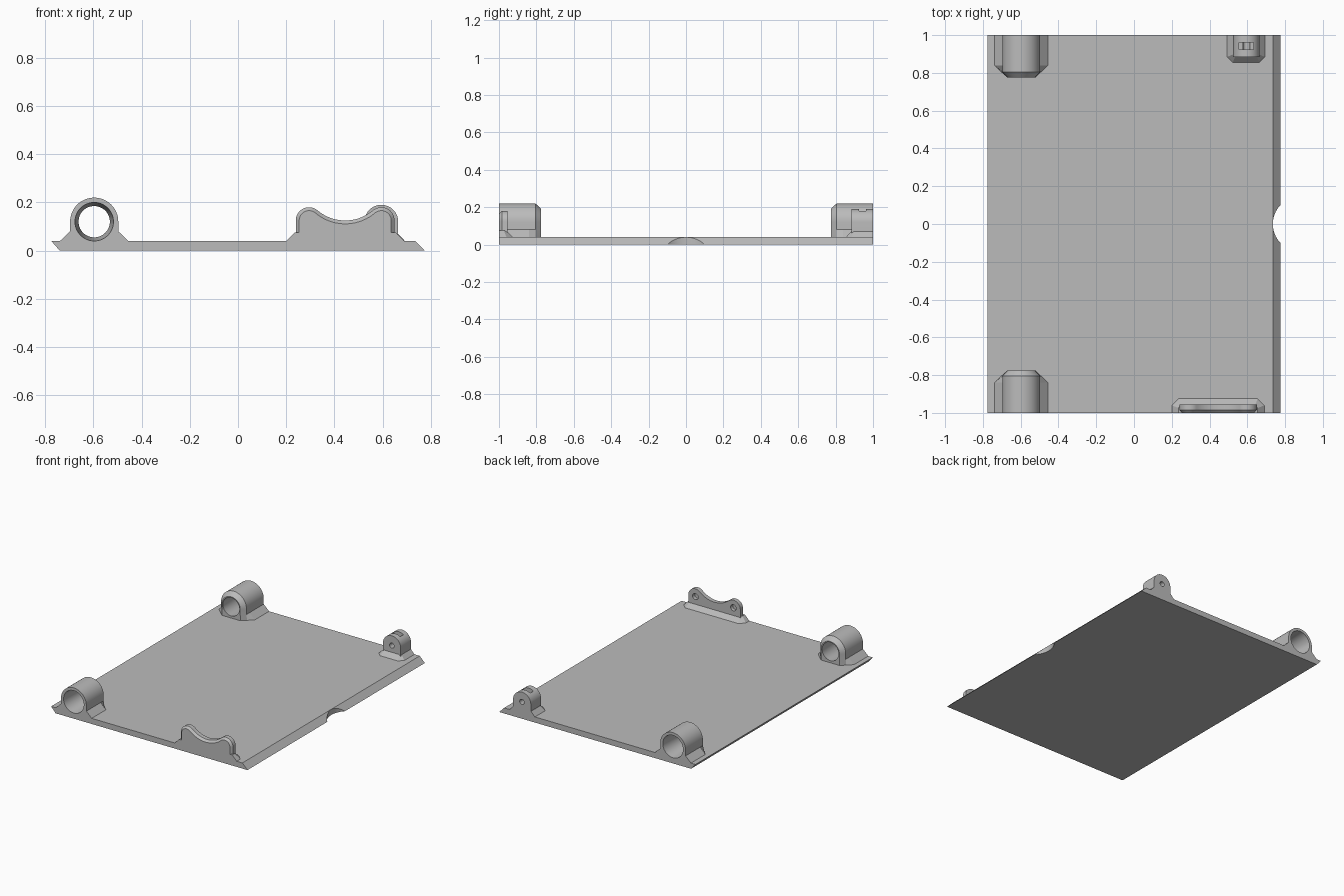
import bpy, bmesh
from math import sin, cos, pi, atan2, radians

if "Cube" in bpy.data.objects:
    bpy.data.objects.remove(bpy.data.objects["Cube"])

GREY = (0.5, 0.5, 0.5, 1)
mat = bpy.data.materials.new("plain grey")
mat.use_nodes = True
mat.diffuse_color = GREY
mat.node_tree.nodes["Principled BSDF"].inputs["Base Color"].default_value = GREY

TOP = 0.04     # top of the base plate
SINK = 0.03    # parts reach slightly into the plate


def loft(name, rings):
    """Closed solid through rings of equal point count."""
    bm = bmesh.new()
    loops = [[bm.verts.new(p) for p in ring] for ring in rings]
    n = len(loops[0])
    for a, b in zip(loops, loops[1:]):
        for i in range(n):
            j = (i + 1) % n
            bm.faces.new((a[i], a[j], b[j], b[i]))
    bm.faces.new(loops[0])
    bm.faces.new(loops[-1])
    bmesh.ops.recalc_face_normals(bm, faces=bm.faces)
    mesh = bpy.data.meshes.new(name)
    bm.to_mesh(mesh)
    bm.free()
    mesh.materials.append(mat)
    obj = bpy.data.objects.new(name, mesh)
    bpy.context.collection.objects.link(obj)
    return obj


def arc(cx, cz, r, a0, a1, n):
    return [(cx + r * cos(a0 + (a1 - a0) * i / n),
             cz + r * sin(a0 + (a1 - a0) * i / n)) for i in range(n + 1)]


def at_y(profile, y):
    return [(x, y, z) for x, z in profile]


def rod(x, z, y0, y1, r0, r1):
    """Round cutter along y."""
    return loft("cutter", [at_y(arc(x, z, r, 0, 2 * pi, 48)[:-1], y)
                           for y, r in ((y0, r0), (y1, r1))])


def box(x0, x1, y0, y1, z0, z1):
    ring = [(x0, z0), (x1, z0), (x1, z1), (x0, z1)]
    return loft("cutter", [at_y(ring, y0), at_y(ring, y1)])


def cut(obj, cutter):
    mod = obj.modifiers.new("cut", "BOOLEAN")
    mod.operation = "DIFFERENCE"
    mod.solver = "EXACT"
    mod.object = cutter
    bpy.context.view_layer.objects.active = obj
    bpy.ops.object.modifier_apply(modifier=mod.name)
    bpy.data.objects.remove(cutter)


def foot(name, x0, x1, edge, inner, c, height, slope):
    """Flared foot with clipped inner corners, flush with the plate edge."""
    s = 1 if inner > edge else -1
    rings = []
    for z, d in ((SINK, 0), (TOP, 0), (height, slope)):
        a, b, y = x0 + d, x1 - d, inner - s * d
        k = c if d == 0 else c * 0.4
        rings.append([(px, py, z) for px, py in (
            (a, edge), (a, y - s * k), (a + k, y),
            (b - k, y), (b, y - s * k), (b, edge))])
    return loft(name, rings)


parts = []

# Base plate with slanted long edges and a thumb notch
slab = [(-0.74, 0), (0.775, 0), (0.735, TOP), (-0.775, TOP)]
plate = loft("base_plate", [at_y(slab, -1), at_y(slab, 1)])
notch = loft("cutter", [[(x, y, z) for x, y in arc(0.88, 0, 0.145, 0, 2 * pi, 96)[:-1]]
                        for z in (-0.1, 0.1)])
cut(plate, notch)
parts.append(plate)

# Hinge barrels with flared feet, bevelled inner ends and tapered bores
BX, BZ = -0.597, 0.12


def barrel_profile(r, w):
    return ([(BX - w, SINK), (BX - w, TOP), (BX - r, 0.08)]
            + arc(BX, BZ, r, pi, 0, 32)
            + [(BX + r, 0.08), (BX + w, TOP), (BX + w, SINK)])


for side, s in (("front", -1), ("back", 1)):
    barrel = loft(side + "_hinge_barrel", [
        at_y(barrel_profile(r, w), s * y) for y, r, w in (
            (1, 0.1, 0.142), (0.84, 0.1, 0.142),
            (0.805, 0.1, 0.105), (0.775, 0.072, 0.073))])
    cut(barrel, rod(BX, BZ, s * 1.02, s * 0.755, 0.0813, 0.0637))
    parts.append(barrel)

# Front bracket: two bumps joined by a dipped saddle
LX, RX, CZ, R = 0.295, 0.595, 0.125, 0.055
RV = 0.177
tilt = atan2(RV, (RX - LX) / 2)


def saddle_profile(o):
    r = R - o
    return ([(LX - r, SINK)] + arc(LX, CZ, r, pi, tilt, 16)
            + arc((LX + RX) / 2, CZ + RV, RV + o, pi + tilt, 2 * pi - tilt, 20)[1:-1]
            + arc(RX, CZ, r, pi - tilt, 0, 16) + [(RX + r, SINK)])


bracket = loft("front_bracket", [at_y(saddle_profile(o), y) for y, o in (
    (-1, 0.014), (-0.985, 0), (-0.955, 0))])
for x in (LX, RX):
    cut(bracket, rod(x, CZ, -0.98, -0.9, 0.022, 0.022))
parts.append(bracket)
parts.append(foot("front_bracket_foot", 0.2, 0.69, -1, -0.925, 0.035, 0.075, 0.035))

# Back lug with a pin hole and a slot in its crown
r = 0.07
lug_profile = ([(RX - r, SINK)] + arc(RX, 0.12, r, pi, 0, 32) + [(RX + r, SINK)])
lug = loft("back_lug", [at_y(lug_profile, 1), at_y(lug_profile, 0.885)])
cut(lug, rod(RX, 0.12, 0.85, 1.05, 0.018, 0.018))
cut(lug, box(RX - 0.038, RX + 0.038, 0.925, 0.962, 0.122, 0.25))
parts.append(lug)
parts.append(foot("back_lug_foot", 0.493, 0.693, 1, 0.855, 0.03, 0.072, 0.03))

# Smooth curved surfaces, keep corners sharp
bpy.ops.object.select_all(action="DESELECT")
for obj in parts:
    obj.select_set(True)
bpy.context.view_layer.objects.active = plate
bpy.ops.object.shade_smooth_by_angle(angle=radians(25))
